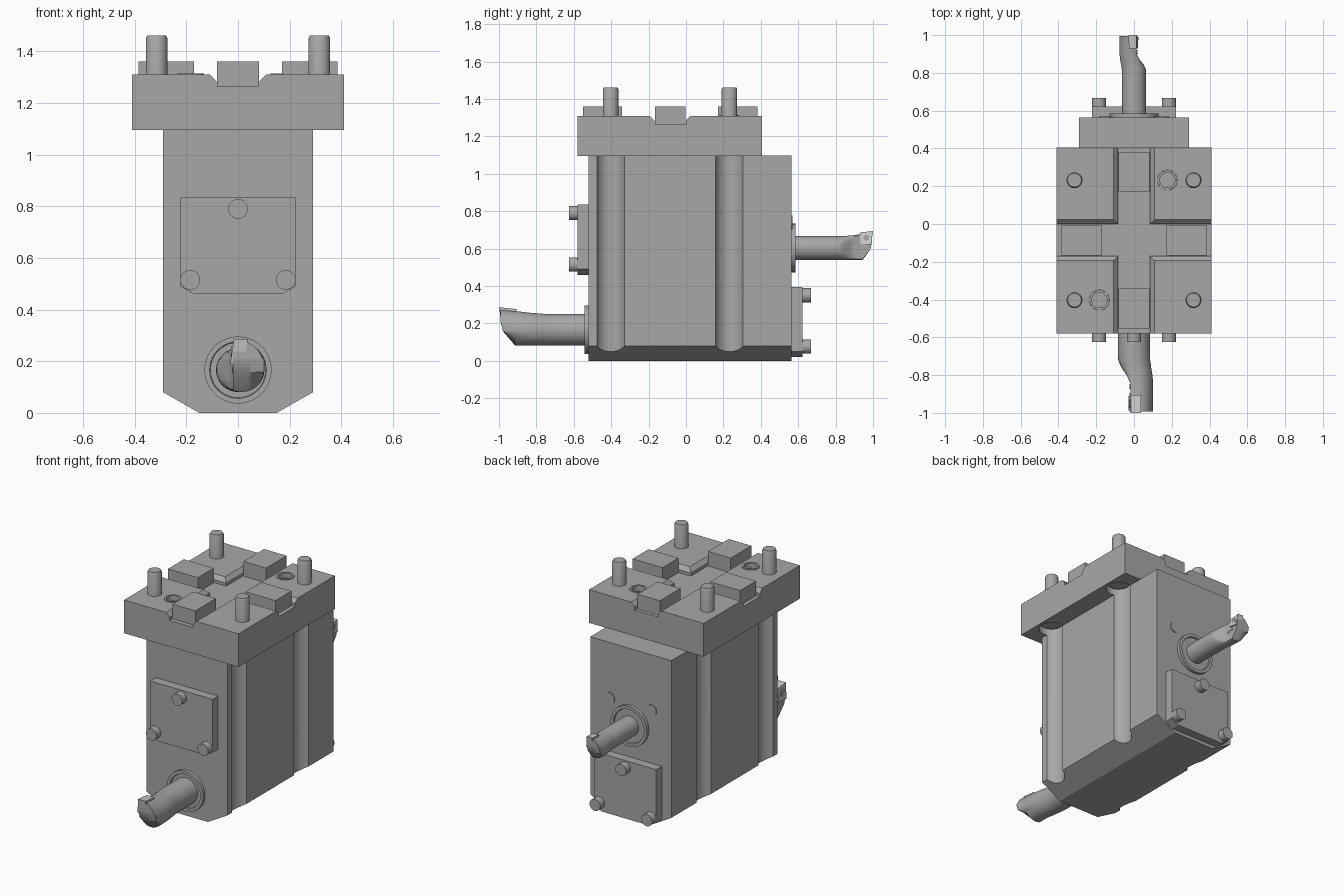
import bpy, bmesh, math
from mathutils import Vector

if "Cube" in bpy.data.objects:
    bpy.data.objects.remove(bpy.data.objects["Cube"])

Z = Vector((0, 0, 1))

# Dark steel for the whole holder, lighter carbide for the inserts
steel = bpy.data.materials.new("dark_steel")
steel.diffuse_color = (.39, .39, .39, 1)
steel.use_nodes = True
steel.node_tree.nodes["Principled BSDF"].inputs["Base Color"].default_value = steel.diffuse_color
carbide = bpy.data.materials.new("carbide")
carbide.diffuse_color = (.72, .72, .72, 1)
carbide.use_nodes = True
carbide.node_tree.nodes["Principled BSDF"].inputs["Base Color"].default_value = carbide.diffuse_color


def finish(name, bm, mat):
    """Turn a bmesh into an object, smooth with sharp edges kept."""
    bmesh.ops.recalc_face_normals(bm, faces=bm.faces)
    me = bpy.data.meshes.new(name)
    bm.to_mesh(me)
    bm.free()
    me.materials.append(mat)
    ob = bpy.data.objects.new(name, me)
    bpy.context.collection.objects.link(ob)
    smooth(me)
    return ob


def smooth(me):
    me.shade_smooth()
    me.set_sharp_from_angle(angle=math.radians(28))


def loft(name, rings, mat=steel):
    """Skin closed rings of equal count and cap both ends."""
    bm = bmesh.new()
    rows = [[bm.verts.new(p) for p in ring] for ring in rings]
    n = len(rows[0])
    for a, b in zip(rows, rows[1:]):
        for i in range(n):
            j = (i + 1) % n
            bm.faces.new((a[i], a[j], b[j], b[i]))
    bm.faces.new(rows[0])
    bm.faces.new(rows[-1])
    return finish(name, bm, mat)


def prism(name, pts, axis, lo, hi):
    """Extrude a profile: axis 'y' takes (x, z) points, axis 'x' takes (y, z)."""
    def at(p, d):
        return (p[0], d, p[1]) if axis == 'y' else (d, p[0], p[1])
    return loft(name, [[at(p, d) for p in pts] for d in (lo, hi)])


def box(name, x0, x1, y0, y1, z0, z1):
    return prism(name, [(x0, z0), (x1, z0), (x1, z1), (x0, z1)], 'y', y0, y1)


def lathe(name, profile, loc, direction=Z, n=40):
    """Revolve (radius, height) points about a direction from loc."""
    q = Z.rotation_difference(Vector(direction))
    rings = []
    for r, h in profile:
        rings.append([Vector(loc) + q @ Vector((r * math.cos(math.tau * i / n),
                      r * math.sin(math.tau * i / n), h)) for i in range(n)])
    return loft(name, rings)


def cut(ob, cutters):
    for c in cutters:
        m = ob.modifiers.new("cut", 'BOOLEAN')
        m.operation, m.solver, m.object = 'DIFFERENCE', 'EXACT', c
    dg = bpy.context.evaluated_depsgraph_get()
    me = bpy.data.meshes.new_from_object(ob.evaluated_get(dg))
    ob.modifiers.clear()
    ob.data = me
    smooth(me)


# Housing with chamfered bottom, and flange plate
body = prism("housing", [(-.15, 0), (.15, 0), (.29, .08), (.29, 1.098),
                         (-.29, 1.098), (-.29, .08)], 'y', -.522, .565)
plate = box("flange_plate", -.41, .41, -.58, .405, 1.095, 1.31)

# Bolt channels down the sides, running into counterbores in the flange
spots = [(x, y) for x in (-.315, .315) for y in (-.403, .232)]
channels = [lathe("channel_cutter", [(.078, 0), (.078, 1.3)], (x, y, -.1), n=48)
            for x, y in spots]

# Cross slots and port recesses in the flange top
CY = -.085


def slot(c):
    return [(c - .084, 1.265), (c + .084, 1.265), (c + .084, 1.285), (c + .092, 1.293),
            (c + .112, 1.313), (c + .112, 1.4), (c - .112, 1.4), (c - .112, 1.313),
            (c - .092, 1.293), (c - .084, 1.285)]


slots = [prism("slot_cutter", slot(0), 'y', -.8, .8),
         prism("slot_cutter", slot(CY), 'x', -.8, .8)]
ports = [(.177, .232), (-.183, -.403)]
recess = [lathe("port_cutter", [(.053, 0), (.053, .1)], (x, y, 1.27)) for x, y in ports]
cut(body, channels)
cut(plate, channels + slots + recess)
for c in channels + slots + recess:
    bpy.data.objects.remove(c)

# Port seals standing slightly proud in their recesses
for i, (x, y) in enumerate(ports):
    lathe(f"port_seal_{i}", [(.052, -.045), (.052, .004), (.04, .004), (.04, -.03)],
          (x, y, 1.31))

# Mounting bolts with heads in the counterbores
for i, (x, y) in enumerate(spots):
    lathe(f"mounting_bolt_{i}", [(.065, 1.13), (.065, 1.201), (.042, 1.201),
                                 (.042, 1.45), (.036, 1.462)], (x, y, 0))

# Location keys in the slots
for s, cy in ((-1, -.447), (1, .277)):
    cx = s * .278
    box("side_key", cx - .107, cx + .107, CY - .081, CY + .081, 1.264, 1.36)
    box("end_key", -.081, .081, cy - .105, cy + .105, 1.264, 1.36)


# Each tool end: cover, screws, boss and boring bar; s=1 is front, -1 is back
def tool_end(label, s, face, cover_z, boss_z, r, head):
    out = (0, -s, 0)
    f = -s * face
    # cover plate with clipped lower corners
    z0, z1 = cover_z, cover_z + .375
    prism(label + "_cover", [(-.17, z0), (.17, z0), (.222, z0 + .03), (.222, z1),
          (-.222, z1), (-.222, z0 + .03)], 'y', f + s * .005, f - s * .057)
    for i, (x, z) in enumerate([(0, z0 + .33), (-.185, z0 + .055), (.185, z0 + .055)]):
        lathe(f"{label}_cover_screw_{i}", [(.038, .05), (.038, .103)], (x, f, z), out)
    # stepped boss ring
    lathe(label + "_boss", [(.13, -.01), (.13, .021), (.11, .021), (.107, .012),
                            (r, .012)], (0, f, boss_z), out)

    def world(x, d, z):
        return (s * r * x, -s * d, boss_z + r * z)

    # boring bar: (head fraction, centre x, radius, left limit, top, bottom limit)
    stations = [(None, 0, 1, -1, 1, -1), (0, 0, 1, -1, 1, -1),
                (.1, .01, 1, -.98, 1, -1), (.22, .07, 1, -.8, 1, -1),
                (.36, .13, 1.02, -.45, 1.04, -1), (.5, .16, 1.04, -.22, 1.08, -1),
                (.72, .16, 1.04, -.22, 1.18, -1), (.93, .16, 1.04, -.22, 1.26, -.1),
                (.975, .16, 1.04, -.22, 1.3, .5)]
    n, rings = 64, []
    for u, cx, rad, left, top, bottom in stations:
        d = face if u is None else 1 - head * (1 - u)
        ring = []
        for i in range(n):
            a = math.tau * (i + .5) / n
            x = max(left, cx + rad * math.cos(a))
            z = math.sin(a)
            ring.append(world(x, d, max(bottom, z * (top if z > 0 else 1))))
        rings.append(ring)
    loft(label + "_boring_bar", rings)

    # cutting insert, leaning outward, with clamp screw
    outline = [(1 - r * 1.05, .36), (1 - r * .18, .28), (1.0, 1.42), (1 - r * 1.1, 1.3)]
    loft(label + "_insert", [[world(x + .15 * (z - .85), d, z) for d, z in outline]
                             for x in (-.27, .36)], carbide)
    lathe(label + "_insert_screw", [(.24 * r, 0), (.24 * r, .1 * r)],
          world(-.22, 1 - r * .56, .86), (-s, 0, 0), 24)
    # coolant outlets on the flat of the head
    for k in (0, 1):
        lathe(f"{label}_coolant_outlet_{k}", [(.16 * r, -.1 * r), (.16 * r, .05 * r)],
              world(-.22, 1 - head * (.45 - .15 * k), .05 + .1 * k), (-s, 0, 0), 20)


tool_end("front", 1, .522, .46, .166, .085, .31)
tool_end("back", -1, .565, .021, .603, .064, .2)

# Coolant plugs above the back boss
for s in (-1, 1):
    lathe("coolant_plug", [(.036, -.01), (.036, .005)], (s * .15, .565, .74), (0, 1, 0))
